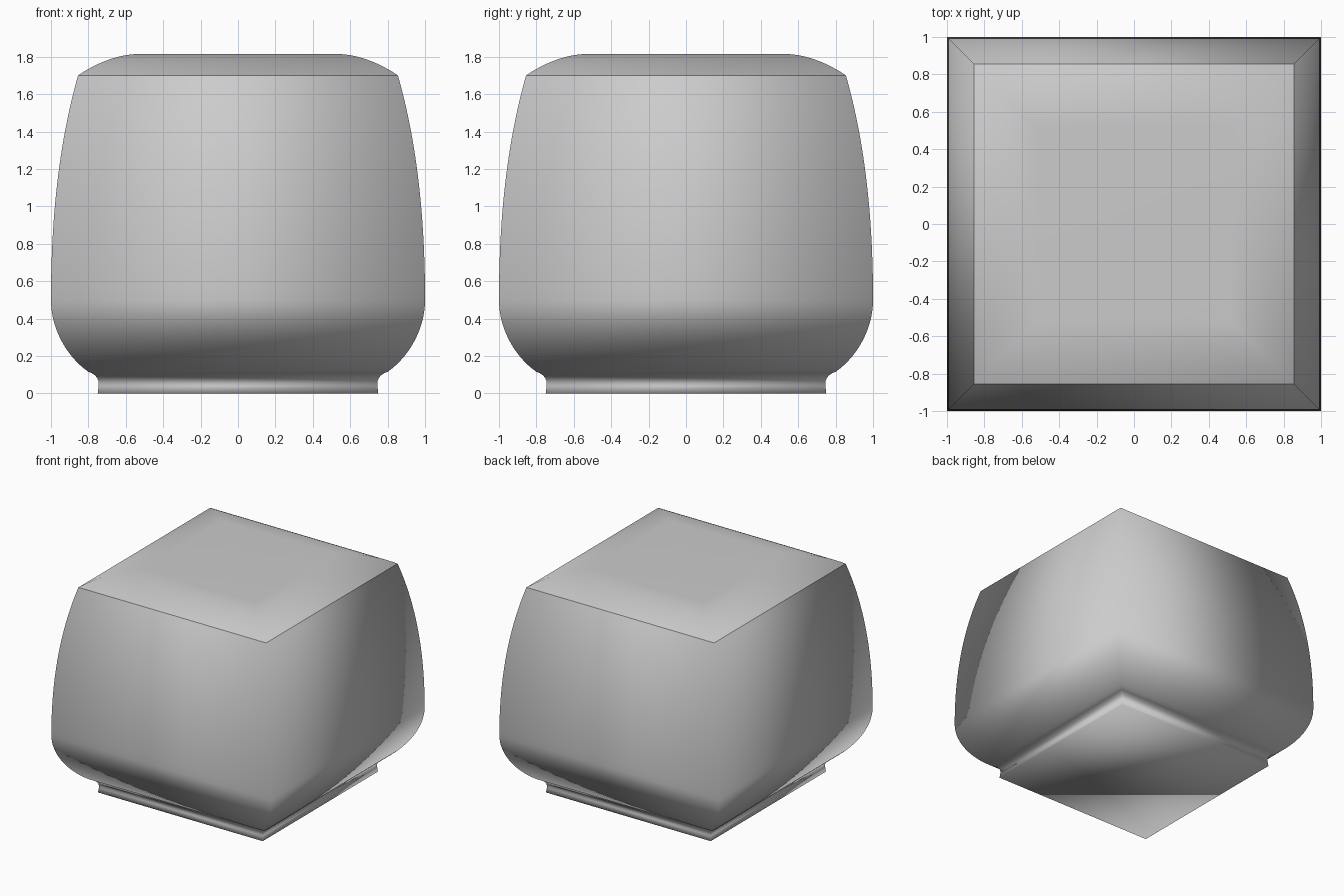
import bpy
from mathutils import Vector
from mathutils.geometry import interpolate_bezier

if "Cube" in bpy.data.objects:
    bpy.data.objects.remove(bpy.data.objects["Cube"])


def curve(a, b, c, d, n):
    """Points (half width, height) along one Bezier stretch of the profile."""
    pts = interpolate_bezier(*[Vector((p[0], p[1], 0)) for p in (a, b, c, d)], n)
    return [(p.x, p.y) for p in pts]


def square_loft(name, profile, close_bottom=False, close_top=False):
    """Stack square rings along a profile and skin them, smooth shaded."""
    verts, faces = [], []
    for r, z in profile:
        verts += [(-r, -r, z), (r, -r, z), (r, r, z), (-r, r, z)]
    for i in range(len(profile) - 1):
        for k in range(4):
            a, b = i * 4 + k, i * 4 + (k + 1) % 4
            faces.append((a, b, b + 4, a + 4))
    if close_bottom:
        faces.append((3, 2, 1, 0))
    if close_top:
        n = len(verts)
        faces.append((n - 4, n - 3, n - 2, n - 1))
    mesh = bpy.data.meshes.new(name)
    mesh.from_pydata(verts, [], faces)
    mesh.shade_smooth()
    obj = bpy.data.objects.new(name, mesh)
    bpy.context.collection.objects.link(obj)
    return obj


# Body: small foot, concave neck, rounded belly, tapering walls
foot = [(0.75, 0.0)]
neck = curve((0.745, 0.04), (0.74, 0.08), (0.765, 0.105), (0.80, 0.115), 8)
belly = curve((0.80, 0.115), (0.92, 0.20), (1.0, 0.35), (1.0, 0.5), 16)
wall = curve((1.0, 0.5), (1.0, 0.95), (0.955, 1.35), (0.855, 1.70), 20)
square_loft("body", foot + neck + belly[1:] + wall[1:], close_bottom=True)

# Top cap: shallow pillow rising to a flat centre, crisp rim against the body
cap = curve((0.855, 1.70), (0.76, 1.765), (0.64, 1.815), (0.52, 1.815), 14)
square_loft("top_cap", cap, close_top=True)
